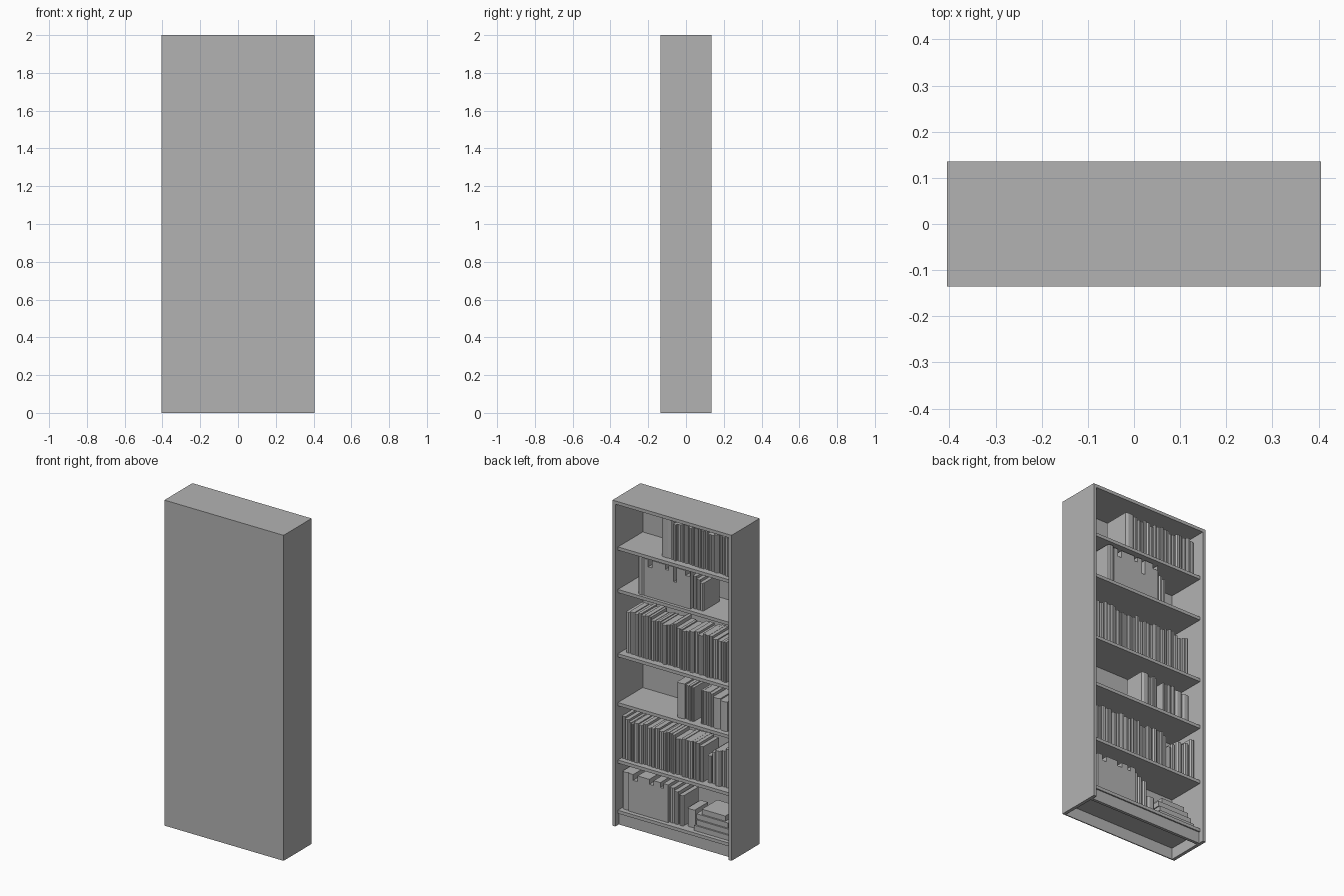
import bpy, bmesh, random
from mathutils import Matrix, Vector

random.seed(7)
if "Cube" in bpy.data.objects:
    bpy.data.objects.remove(bpy.data.objects["Cube"])

grey = bpy.data.materials.new("plain_grey")
grey.use_nodes = True
grey.diffuse_color = (0.45, 0.45, 0.45, 1)
grey.node_tree.nodes["Principled BSDF"].inputs["Base Color"].default_value = (0.45, 0.45, 0.45, 1)

# Overall case dimensions
HALF_W, HALF_D, TALL, BOARD, BACK = 0.405, 0.136, 2.0, 0.02, 0.006
INNER = HALF_W - BOARD


def finish(name, bm):
    bmesh.ops.recalc_face_normals(bm, faces=bm.faces)
    mesh = bpy.data.meshes.new(name)
    bm.to_mesh(mesh)
    bm.free()
    mesh.materials.append(grey)
    obj = bpy.data.objects.new(name, mesh)
    bpy.context.collection.objects.link(obj)
    return obj


def add_box(bm, x, y, z):
    """Box from (low, high) ranges on each axis."""
    size = [b - a for a, b in (x, y, z)]
    mid = [(a + b) / 2 for a, b in (x, y, z)]
    mat = Matrix.Translation(mid) @ Matrix.Diagonal((*size, 1))
    return bmesh.ops.create_cube(bm, size=1, matrix=mat)["verts"]


def board(name, x, y, z):
    bm = bmesh.new()
    add_box(bm, x, y, z)
    return finish(name, bm)


def add_book(bm, x_high, width, front, depth, z, height, rounded=True):
    """Upright book with its spine toward +y; the spine may bulge."""
    x_low = x_high - width
    back = front - depth
    if not rounded:
        return add_box(bm, (x_low, x_high), (back, front), (z, z + height))
    bulge = min(0.007, width * 0.3)
    outline = [(x_low, back), (x_high, back), (x_high, front - bulge),
               (x_high - width * 0.25, front), (x_low + width * 0.25, front),
               (x_low, front - bulge)]
    face = bm.faces.new([bm.verts.new((px, py, z)) for px, py in outline])
    out = bmesh.ops.extrude_face_region(bm, geom=[face])
    top = [v for v in out["geom"] if isinstance(v, bmesh.types.BMVert)]
    bmesh.ops.translate(bm, verts=top, vec=(0, 0, height))


def add_row(bm, x_high, x_low, z, h_start, h_end, front=0.075, step=0.024, gap=0.001):
    """Run of varied books from x_high down to x_low."""
    count = max(1, round((x_high - x_low) / step))
    weights = [random.uniform(0.7, 1.35) for _ in range(count)]
    x = x_high
    for i, w in enumerate(weights):
        width = (x_high - x_low) * w / sum(weights)
        t = i / max(1, count - 1)
        height = h_start + (h_end - h_start) * t + random.uniform(-0.014, 0.01)
        y = front + random.uniform(-0.008, 0.006)
        add_book(bm, x, width - gap, y, random.uniform(0.145, 0.17), z, height)
        x -= width


def add_set(bm, x_high, x_low, z, height, front, notches):
    """Flush set of volumes; notches are (centre, width, drop) short volumes."""
    x = x_high
    for centre, width, drop in notches:
        add_book(bm, x, x - centre - width / 2, front, 0.16, z, height, False)
        add_book(bm, centre + width / 2, width, front, 0.16, z, height - drop, False)
        x = centre - width / 2
    if x > x_low:
        add_book(bm, x, x - x_low, front, 0.16, z, height, False)


# Case: sides, top, back and plinth
for side, sign in (("left", 1), ("right", -1)):
    xs = sorted((sign * INNER, sign * HALF_W))
    board(side + "_side", xs, (-HALF_D + BACK, HALF_D), (0, TALL))
board("top_board", (-INNER, INNER), (-HALF_D + BACK, HALF_D), (TALL - BOARD, TALL))
board("back_panel", (-HALF_W, HALF_W), (-HALF_D, -HALF_D + BACK), (0, TALL))
board("plinth", (-INNER, INNER), (0.085, 0.103), (0, 0.07))

# Shelves, listed by the height of their upper face, top first
levels = [1.708, 1.447, 1.052, 0.752, 0.399, 0.09]
for i, z in enumerate(levels):
    board(f"shelf_{i + 1}", (-INNER, INNER), (-HALF_D + BACK, 0.111), (z - BOARD, z))

# Shelf 1: one long row against the right side
bm = bmesh.new()
add_book(bm, 0.117, 0.06, 0.073, 0.165, levels[0], 0.242)
add_row(bm, 0.056, -0.38, levels[0], 0.235, 0.23)
finish("books_shelf_1", bm)

# Shelf 2: flush set of volumes, then shorter books
bm = bmesh.new()
z = levels[1]
add_book(bm, 0.262, 0.04, 0.095, 0.16, z, 0.235)
add_set(bm, 0.221, -0.095, z, 0.228, 0.092,
        [(0.18, 0.025, 0.045), (0.064, 0.022, 0.03), (0.009, 0.02, 0.09), (-0.077, 0.03, 0.03)])
for x, height in ((-0.097, 0.2), (-0.122, 0.185), (-0.146, 0.17)):
    add_book(bm, x, 0.023, 0.075, 0.16, z, height)
finish("books_shelf_2", bm)

# Shelf 3: nearly full row
bm = bmesh.new()
add_row(bm, 0.36, -0.33, levels[2], 0.258, 0.25)
finish("books_shelf_3", bm)

# Shelf 4: two small groups
bm = bmesh.new()
z = levels[3]
add_book(bm, 0.008, 0.052, 0.08, 0.13, z, 0.215)
add_row(bm, -0.045, -0.107, z, 0.215, 0.21)
add_row(bm, -0.15, -0.235, z, 0.2, 0.195)
add_row(bm, -0.236, -0.335, z, 0.18, 0.175, step=0.05)
finish("books_shelf_4", bm)

# Shelf 5: long row, then books rising toward the right side
bm = bmesh.new()
z = levels[4]
add_row(bm, 0.383, -0.172, z, 0.25, 0.22, front=0.08)
add_row(bm, -0.19, -0.38, z, 0.18, 0.26, front=0.07, step=0.03)
finish("books_shelf_5", bm)

# Shelf 6: flush set, a few loose books
bm = bmesh.new()
z = levels[5]
add_book(bm, 0.378, 0.045, 0.08, 0.16, z, 0.23)
add_set(bm, 0.332, 0.062, z, 0.232, 0.085,
        [(0.285, 0.03, 0.035), (0.175, 0.03, 0.03), (0.105, 0.02, 0.03)])
for x, height in ((0.06, 0.215), (0.03, 0.2), (-0.005, 0.185)):
    add_book(bm, x, 0.028, 0.075, 0.15, z, height)
add_book(bm, -0.05, 0.05, 0.06, 0.13, z, 0.11)
finish("books_shelf_6", bm)

# Shelf 6: flat pile of books, smaller toward the top
bm = bmesh.new()
for i, (high, low) in enumerate(((-0.115, -0.365), (-0.125, -0.35), (-0.12, -0.335), (-0.15, -0.31))):
    base = z + i * 0.033
    add_box(bm, (low, high), (-0.09, 0.085 - 0.008 * i), (base, base + 0.032))
finish("book_pile", bm)
